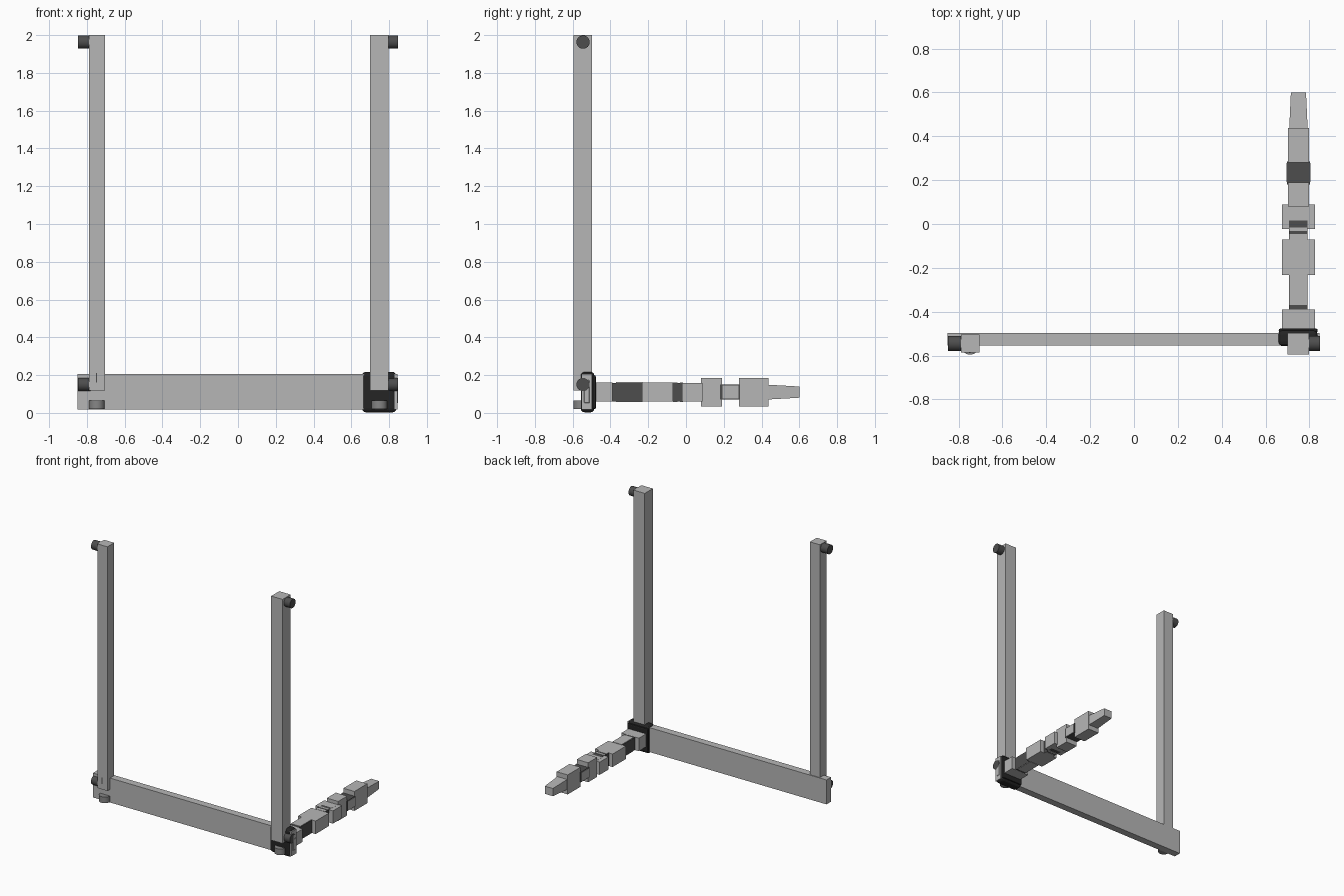
import bpy, math

if "Cube" in bpy.data.objects:
    bpy.data.objects.remove(bpy.data.objects["Cube"])

def material(name, v):
    m = bpy.data.materials.new(name)
    m.diffuse_color = (v, v, v, 1)
    m.use_nodes = True
    m.node_tree.nodes["Principled BSDF"].inputs["Base Color"].default_value = m.diffuse_color
    return m

LIGHT = material("light grey", 0.47)
MID = material("mid grey", 0.24)
DARK = material("dark grey", 0.075)
BLACK = material("near black", 0.018)

def box(name, x, y, z, mat, bevel=0.0, segments=1):
    """Box from (min, max) pairs along each axis."""
    bpy.ops.mesh.primitive_cube_add(size=1, location=[(a[0] + a[1]) / 2 for a in (x, y, z)])
    o = bpy.context.object
    o.name = name
    o.scale = [a[1] - a[0] for a in (x, y, z)]
    bpy.ops.object.transform_apply(location=False, rotation=False, scale=True)
    o.data.materials.append(mat)
    if bevel:
        b = o.modifiers.new("bevel", 'BEVEL')
        b.width, b.segments = bevel, segments
    return o

def rod(name, loc, radius, length, mat, axis='X'):
    rot = (0, math.pi / 2, 0) if axis == 'X' else (0, 0, 0)
    bpy.ops.mesh.primitive_cylinder_add(vertices=32, radius=radius, depth=length,
                                        location=loc, rotation=rot)
    o = bpy.context.object
    o.name = name
    o.data.materials.append(mat)
    bpy.ops.object.shade_smooth_by_angle()
    return o

# Cross beam
box("cross_beam", (-0.85, 0.845), (-0.553, -0.497), (0.017, 0.205), LIGHT)

# Posts with side pulleys and foot motors
for side, x0, x1, y0, y1 in (("left", -0.79, -0.705, -0.585, -0.503),
                             ("right", 0.70, 0.797, -0.595, -0.497)):
    s = -1 if side == "left" else 1
    box(side + "_post", (x0, x1), (y0, y1), (0.118, 2.0), LIGHT)
    for level, z in (("top", 1.963), ("bottom", 0.15)):
        rod(f"{side}_{level}_pulley", (s * 0.815, -0.545, z), 0.035, 0.066, DARK)
    rod(side + "_foot", ((x0 + x1) / 2, -0.555, 0.043), 0.041, 0.047, MID, 'Z')
box("post_slot", (-0.753, -0.746), (-0.588, -0.58), (0.16, 0.21), DARK)

# Carriage sleeve around the beam, with rounded edges
box("carriage", (0.657, 0.838), (-0.557, -0.485), (0.003, 0.217), BLACK, 0.02, 3)
box("carriage_rear_pad", (0.66, 0.838), (-0.495, -0.477), (0.02, 0.2), BLACK, 0.008, 2)
box("beam_end_cap", (0.836, 0.848), (-0.542, -0.508), (0.05, 0.175), LIGHT, 0.005)

# Arm, from the carriage outwards
CX, CZ = 0.75, 0.11
def arm(name, y0, y1, w, h, mat=LIGHT, bevel=0.0):
    return box(name, (CX - w / 2, CX + w / 2), (y0, y1), (CZ - h / 2, CZ + h / 2), mat, bevel)

arm("arm_shoulder", -0.48, -0.39, 0.15, 0.10)
arm("arm_link_1_core", -0.395, -0.21, 0.084, 0.098, DARK)
arm("arm_link_1_cover", -0.37, -0.23, 0.08, 0.106)
arm("arm_block_1", -0.232, -0.07, 0.15, 0.10)
arm("arm_link_2_core", -0.08, 0.015, 0.084, 0.098, DARK)
arm("arm_link_2_cover", -0.07, -0.045, 0.08, 0.104)
arm("arm_link_2_front_cover", -0.033, -0.015, 0.08, 0.104)
# Forked elbow: two cheeks and a bridge
for n, x in (("left", (0.675, 0.708)), ("right", (0.792, 0.825))):
    box(f"elbow_{n}_cheek", x, (-0.022, 0.088), (0.06, 0.158), LIGHT)
arm("elbow_bridge", 0.015, 0.088, 0.09, 0.098)
arm("wrist_block_1", 0.08, 0.19, 0.097, 0.15)
arm("wrist_link_core", 0.18, 0.285, 0.104, 0.078, DARK)
arm("wrist_link_cover", 0.192, 0.278, 0.11, 0.07)
arm("wrist_block_2", 0.28, 0.437, 0.094, 0.15)

# Tapered tool tip
tip = arm("tool_tip", 0.435, 0.6, 0.084, 0.078)
for v in tip.data.vertices:
    if v.co.y > 0:
        v.co.x *= 0.82
        v.co.z *= 0.76
